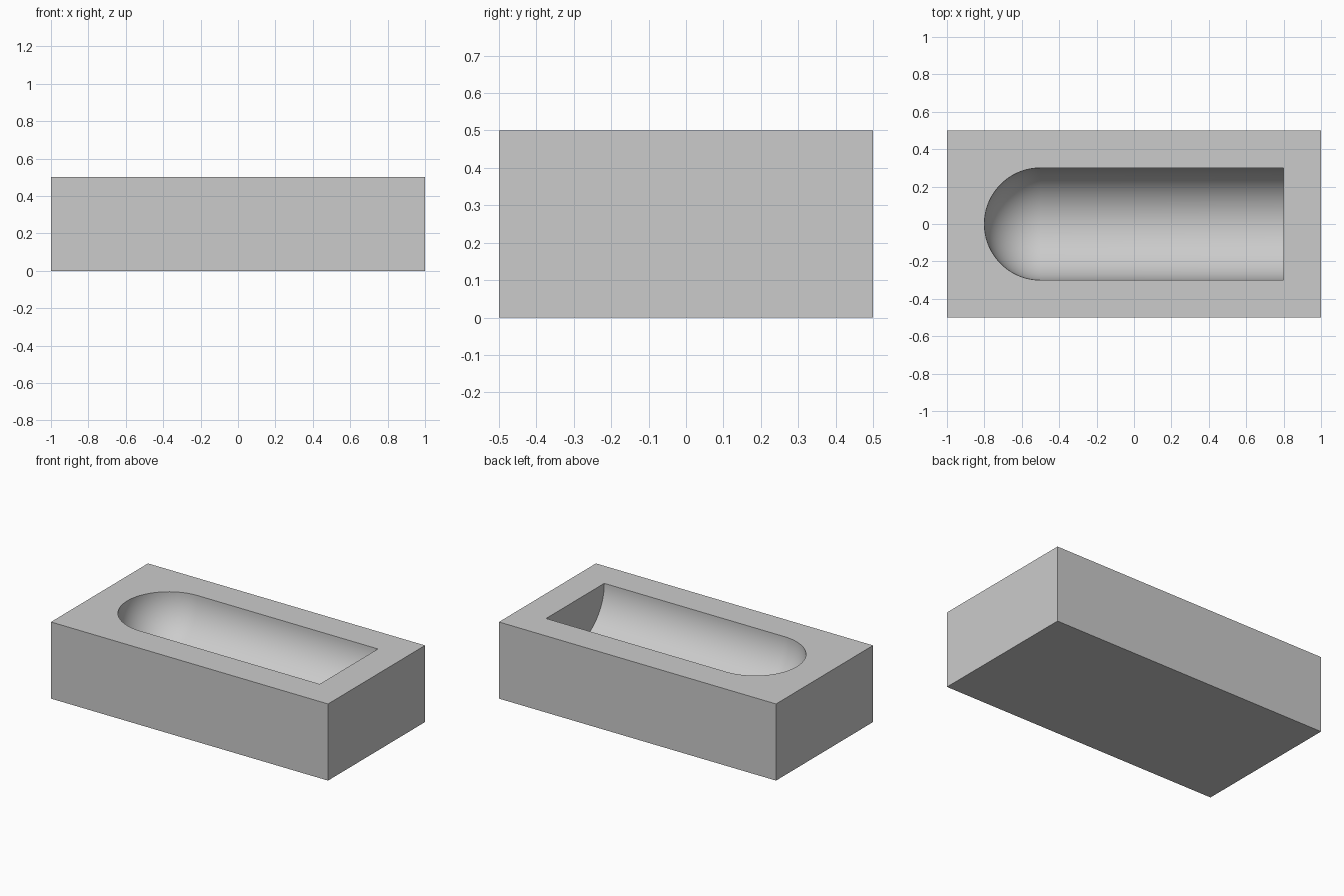
import bpy, bmesh
from math import pi, sin, cos
from mathutils import Matrix

if "Cube" in bpy.data.objects:
    bpy.data.objects.remove(bpy.data.objects["Cube"], do_unlink=True)

SIZE = (2.0, 1.0, 0.5)
RADIUS = 0.3          # trough radius and depth
DOME_X, END_X = -0.5, 0.8
SEGMENTS = 96

# Plain grey material
grey = bpy.data.materials.new("plain grey")
grey.use_nodes = True
colour = (0.6, 0.6, 0.6, 1)
grey.diffuse_color = colour
grey.node_tree.nodes["Principled BSDF"].inputs["Base Color"].default_value = colour


def make_object(name, bm):
    bmesh.ops.recalc_face_normals(bm, faces=bm.faces)
    mesh = bpy.data.meshes.new(name)
    bm.to_mesh(mesh)
    bm.free()
    mesh.materials.append(grey)
    obj = bpy.data.objects.new(name, mesh)
    bpy.context.collection.objects.link(obj)
    return obj


# Solid block
bm = bmesh.new()
bmesh.ops.create_cube(bm, size=1, matrix=Matrix.Translation((0, 0, SIZE[2] / 2)) @ Matrix.Diagonal((*SIZE, 1)))
block = make_object("block", bm)

# Trough cutter: a round bar with one domed end, revolved about its long axis
steps = SEGMENTS // 4
profile = [(DOME_X - RADIUS * cos(a), RADIUS * sin(a))
           for a in (pi / 2 * i / steps for i in range(steps + 1))]
profile += [(END_X, RADIUS), (END_X, 0)]
bm = bmesh.new()
verts = [bm.verts.new((x, r, SIZE[2])) for x, r in profile]
edges = [bm.edges.new(pair) for pair in zip(verts, verts[1:])]
bmesh.ops.spin(bm, geom=verts + edges, cent=(0, 0, SIZE[2]), axis=(1, 0, 0),
               angle=2 * pi, steps=SEGMENTS)
bmesh.ops.remove_doubles(bm, verts=bm.verts, dist=1e-5)
cutter = make_object("trough_cutter", bm)

# Carve the trough, then drop the cutter
cut = block.modifiers.new("trough", "BOOLEAN")
cut.operation = "DIFFERENCE"
cut.solver = "EXACT"
cut.object = cutter
bpy.ops.object.select_all(action="DESELECT")
block.select_set(True)
bpy.context.view_layer.objects.active = block
bpy.ops.object.modifier_apply(modifier=cut.name)
bpy.data.objects.remove(cutter, do_unlink=True)

# Smooth trough with crisp rims
bpy.ops.object.shade_smooth_by_angle(angle=pi / 6)
